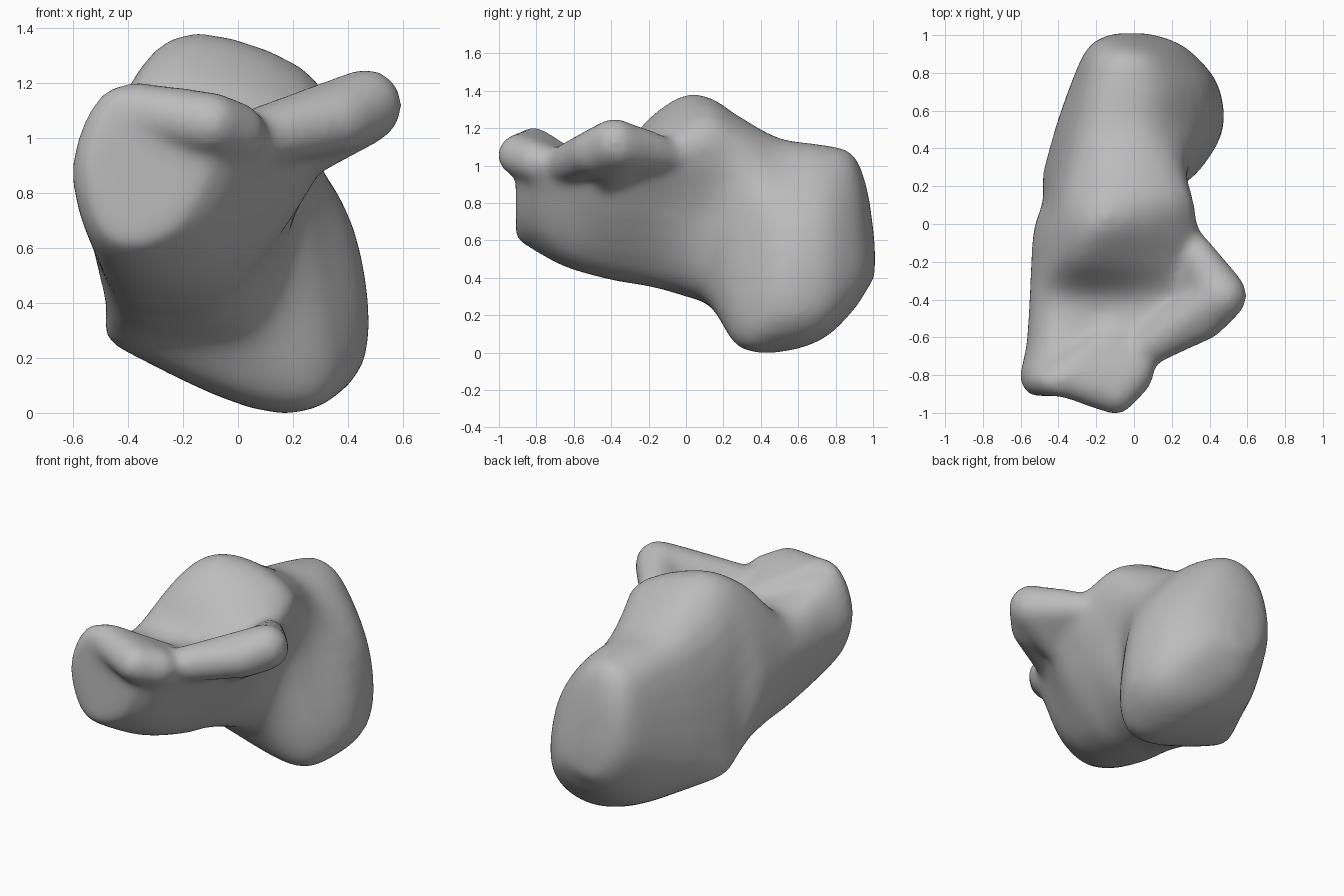
import bpy
import bmesh
from mathutils import Vector

old = bpy.data.objects.get("Cube")
if old:
    bpy.data.objects.remove(old, do_unlink=True)

# Cross-sections (x, z), running round from the top towards +x; key is the y station
HEEL = {
    1.01: [(-.05, .58), (.02, .56), (.07, .5), (.06, .43), (.01, .4), (-.05, .42), (-.1, .49), (-.1, .56)],
    0.97: [(-.08, .87), (.05, .8), (.18, .58), (.2, .41), (.05, .34), (-.11, .38), (-.2, .56), (-.18, .78)],
    0.89: [(-.08, 1.06), (.11, .99), (.29, .64), (.31, .32), (.08, .22), (-.14, .29), (-.27, .57), (-.22, .92)],
    0.73: [(-.06, 1.11), (.17, 1.03), (.4, .68), (.43, .22), (.17, .07), (-.21, .2), (-.34, .52), (-.25, .99)],
    0.5: [(-.07, 1.145), (.17, 1.06), (.41, .68), (.455, .18), (.16, .0), (-.27, .17), (-.42, .42), (-.3, 1.02)],
    0.28: [(-.1, 1.265), (.24, 1.15), (.29, .74), (.34, .18), (.15, .03), (-.4, .22), (-.475, .37), (-.35, 1.07)],
    0.13: [(-.12, 1.365), (.3, 1.19), (.22, .76), (.14, .36), (-.03, .25), (-.42, .29), (-.48, .5), (-.38, 1.15)],
    -0.02: [(-.16, 1.375), (.32, 1.15), (.23, .78), (.06, .41), (-.15, .31), (-.43, .36), (-.53, .7), (-.4, 1.18)],
}
FRONT = {
    -0.2: [(-.2, 1.25), (.34, 1.08), (.26, .82), (.0, .44), (-.22, .355), (-.45, .42), (-.545, .75), (-.42, 1.13)],
    -0.4: [(-.15, 1.03), (.3, 1.04), (.25, .82), (-.02, .47), (-.25, .39), (-.46, .45), (-.555, .78), (-.44, 1.01)],
    -0.64: [(-.2, 1.06), (.16, 1.05), (.1, .83), (-.07, .54), (-.3, .455), (-.5, .54), (-.57, .83), (-.46, 1.06)],
    -0.82: [(-.31, 1.19), (.07, 1.06), (.0, .86), (-.14, .64), (-.36, .55), (-.53, .63), (-.605, .9), (-.5, 1.16)],
    -0.91: [(-.33, 1.16), (-.03, 1.05), (-.1, .9), (-.21, .7), (-.37, .61), (-.49, .67), (-.55, .9), (-.48, 1.1)],
}

# Spheres (x, y, z, radius) whose hull forms each projection
SHELF_FRONT = [(.465, -.38, 1.12, .135), (.37, -.49, 1.07, .125), (.05, -.66, 1.0, .105)]
SHELF_BACK = [(.46, -.37, 1.11, .135), (.36, -.2, 1.09, .1), (.26, -.05, 1.04, .08),
              (.24, -.4, .95, .1)]
BEAK = [(-.1, -.895, 1.055, .115), (-.36, -.81, 1.095, .11), (-.01, -.8, 1.02, .115),
        (-.1, -.6, .97, .1)]


def spline(a, b, c, d, t):
    """Smooth curve between b and c."""
    return 0.5 * (2 * b + (c - a) * t + (2 * a - 5 * b + 4 * c - d) * t ** 2
                  + (3 * b - a - 3 * c + d) * t ** 3)


def refine(points, steps, closed):
    """Insert smooth points along an open or closed chain."""
    n = len(points)
    pick = (lambda i: points[i % n]) if closed else (lambda i: points[max(0, min(n - 1, i))])
    out = [spline(pick(i - 1), pick(i), pick(i + 1), pick(i + 2), s / steps)
           for i in range(n if closed else n - 1) for s in range(steps)]
    return out if closed else out + [points[-1]]


def loft(bm, sections):
    """Skin the cross-sections into one closed body."""
    rings = [refine([Vector((x, y, z)) for x, z in pts], 4, True)
             for y, pts in sections.items()]
    columns = [refine(list(col), 5, False) for col in zip(*rings)]
    grid = [[bm.verts.new(p) for p in ring] for ring in zip(*columns)]
    for near, far in zip(grid, grid[1:]):
        for i in range(len(near)):
            j = (i + 1) % len(near)
            bm.faces.new((near[i], near[j], far[j], far[i]))
    bm.faces.new(grid[0])
    bm.faces.new(grid[-1][::-1])


def hull(bm, balls):
    """Wrap a group of spheres in a convex skin."""
    part = bmesh.new()
    for x, y, z, r in balls:
        ball = bmesh.ops.create_icosphere(part, subdivisions=3, radius=r)
        bmesh.ops.translate(part, verts=ball["verts"], vec=(x, y, z))
    result = bmesh.ops.convex_hull(part, input=part.verts)
    inner = {v for v in result["geom_interior"] if isinstance(v, bmesh.types.BMVert)}
    bmesh.ops.delete(part, geom=list(inner), context="VERTS")
    bmesh.ops.delete(part, geom=[v for v in part.verts if not v.link_faces], context="VERTS")
    temp = bpy.data.meshes.new("hull_part")
    part.to_mesh(temp)
    part.free()
    bm.from_mesh(temp)
    bpy.data.meshes.remove(temp)


# Body with its side shelf and front beak
bm = bmesh.new()
loft(bm, {**HEEL, **FRONT})
for projection in (SHELF_FRONT, SHELF_BACK, BEAK):
    hull(bm, projection)
bmesh.ops.recalc_face_normals(bm, faces=bm.faces)
mesh = bpy.data.meshes.new("heel_bone")
bm.to_mesh(mesh)
bm.free()
bone = bpy.data.objects.new("heel_bone", mesh)
bpy.context.collection.objects.link(bone)

# Fuse the parts into one soft surface
fuse = bone.modifiers.new("fuse", "REMESH")
fuse.mode = "VOXEL"
fuse.voxel_size = 0.02
fuse.use_smooth_shade = True
soften = bone.modifiers.new("soften", "SMOOTH")
soften.factor = 0.5
soften.iterations = 26

# Bone colour
grey = bpy.data.materials.new("bone_grey")
grey.use_nodes = True
colour = (0.5, 0.5, 0.5, 1)
grey.diffuse_color = colour
grey.node_tree.nodes["Principled BSDF"].inputs["Base Color"].default_value = colour
mesh.materials.append(grey)
